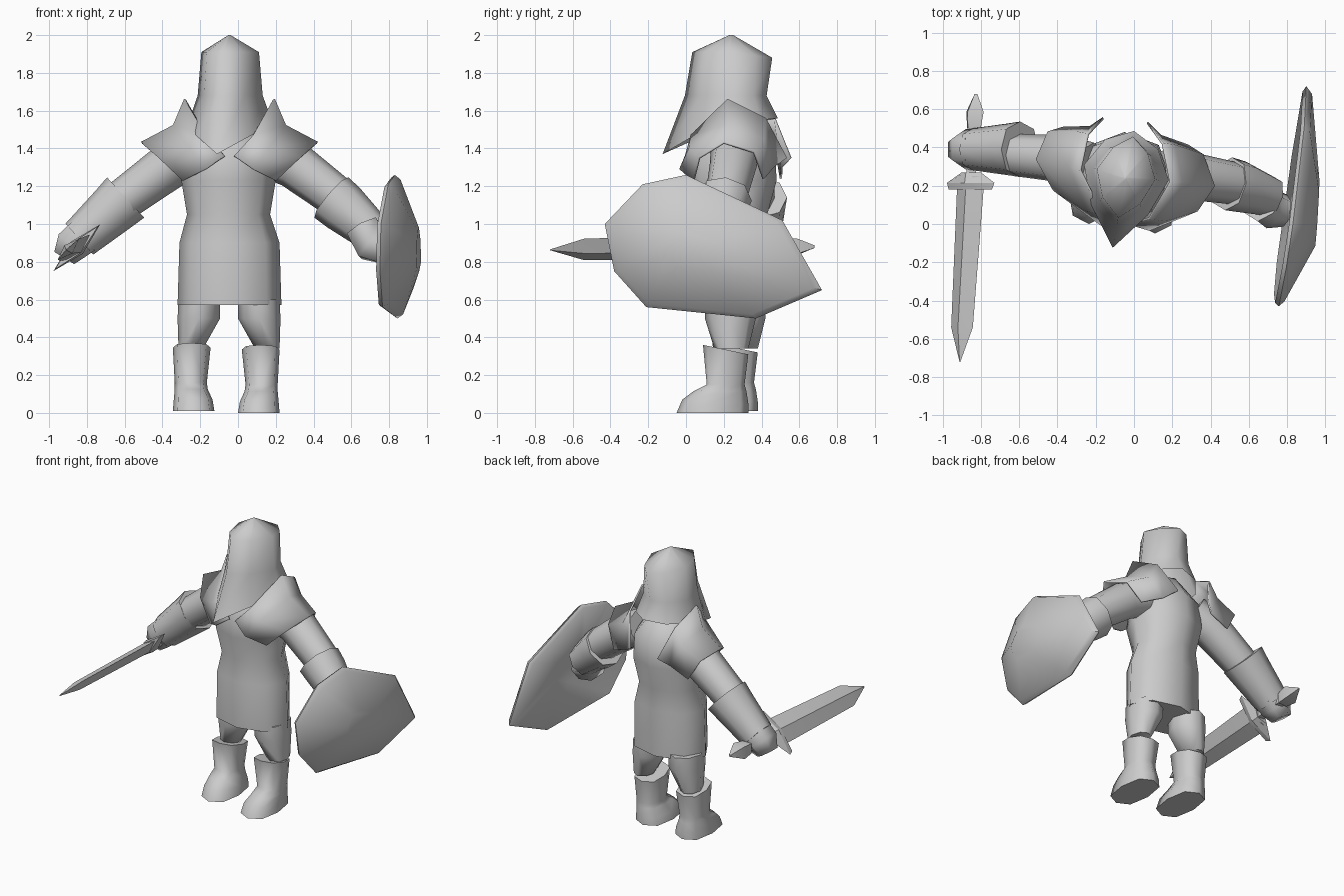
import bpy, bmesh, math
from mathutils import Vector, Matrix

if "Cube" in bpy.data.objects:
    bpy.data.objects.remove(bpy.data.objects["Cube"], do_unlink=True)

grey = bpy.data.materials.new("plain_grey")
grey.use_nodes = True
grey.diffuse_color = (0.6, 0.6, 0.6, 1)
grey.node_tree.nodes["Principled BSDF"].inputs["Base Color"].default_value = (0.6, 0.6, 0.6, 1)


def add(name, verts, faces, sharp):
    mesh = bpy.data.meshes.new(name)
    mesh.from_pydata([tuple(v) for v in verts], [], faces)
    mesh.materials.append(grey)
    bm = bmesh.new()
    bm.from_mesh(mesh)
    bmesh.ops.recalc_face_normals(bm, faces=bm.faces)
    bm.to_mesh(mesh)
    bm.free()
    mesh.shade_smooth()
    mesh.set_sharp_from_angle(angle=math.radians(sharp))
    obj = bpy.data.objects.new(name, mesh)
    bpy.context.collection.objects.link(obj)
    return obj


def skin(name, rings, closed=True, caps=(True, True), sharp=70):
    """Bridge a series of equal rings into one surface."""
    n = len(rings[0])
    verts = [p for ring in rings for p in ring]
    faces = []
    for r in range(len(rings) - 1):
        for k in range(n if closed else n - 1):
            j = (k + 1) % n
            faces.append((r * n + k, r * n + j, r * n + n + j, r * n + n + k))
    if caps[0]:
        faces.append(tuple(range(n)))
    if caps[1]:
        faces.append(tuple(range(len(verts) - n, len(verts))))
    return add(name, verts, faces, sharp)


def rounded(k, n, power):
    a = 2 * math.pi * k / n
    c, s = math.cos(a), math.sin(a)
    return (math.copysign(abs(c) ** power, c), math.copysign(abs(s) ** power, s))


def box_ring(x0, x1, y0, y1, z, tilt=0, n=8, power=0.75):
    """Horizontal ring from its bounds; tilt raises the front."""
    pts = []
    for k in range(n):
        u, v = rounded(k, n, power)
        pts.append(Vector(((x0 + x1) / 2 + u * (x1 - x0) / 2,
                           (y0 + y1) / 2 + v * (y1 - y0) / 2, z - tilt * v)))
    return pts


def tube(name, path, n=8):
    """Limb along a path of (x, y, z, radius)."""
    pts = [Vector(p[:3]) for p in path]
    side = Vector((0, 1, 0))
    rings = []
    for i, p in enumerate(pts):
        d = (pts[min(i + 1, len(pts) - 1)] - pts[max(i - 1, 0)]).normalized()
        u = (side - d * side.dot(d)).normalized()
        w = d.cross(u)
        rings.append([p + (u * a + w * b) * path[i][3]
                      for a, b in (rounded(k, n, .9) for k in range(n))])
    return skin(name, rings)


# Helmet: half sections mirrored, turned a little to the model's right
def helmet_ring(half):
    full = half + [(-x, y, z) for x, y, z in half[-2:0:-1]]
    turn = Matrix.Rotation(-0.18, 3, 'Z')
    return [turn @ Vector(p) + Vector((-0.045, 0.24, 0)) for p in full]

helmet = [
    [(0, -.37, 1.37), (.15, -.17, 1.47), (.225, .03, 1.54), (.14, .18, 1.55), (0, .25, 1.56)],
    [(0, -.25, 1.68), (.11, -.14, 1.68), (.175, .02, 1.68), (.11, .14, 1.68), (0, .19, 1.68)],
    [(0, -.21, 1.91), (.1, -.12, 1.91), (.155, .02, 1.91), (.09, .15, 1.89), (0, .22, 1.88)],
    [(0, -.01, 2.0), (.004, -.005, 2.0), (.006, 0, 2.0), (.004, .005, 2.0), (0, .01, 2.0)],
]
skin("helmet", [helmet_ring(h) for h in helmet], caps=(False, True), sharp=100)

# Tunic body with waist and neck
skin("tunic", [box_ring(*r, power=.97) for r in (
    (-.32, .23, .05, .42, .57), (-.31, .22, .04, .43, .9), (-.27, .17, .06, .43, 1.05),
    (-.3, .2, .01, .48, 1.23), (-.28, .19, .02, .47, 1.4), (-.15, .06, .12, .36, 1.56))])

# Thighs and boots
thigh = ((0, .22, .1, .37, .6), (0, .225, .1, .37, .5), (.09, .22, .15, .33, .34))
boot = ((0, .22, -.05, .33, 0, 0), (.01, .215, -.02, .33, .06, .01), (.035, .21, .04, .32, .115, .0),
        (.04, .21, .11, .31, .15, 0), (.02, .22, .09, .33, .335, .025))
for side, flip in (("left", False), ("right", True)):
    for part, sections, power in (("thigh", thigh, 1), ("boot", boot, .75)):
        rings = [box_ring(*s, power=power) for s in sections]
        if flip:
            off = -.095 if part == "thigh" else -.125
            rings = [[Vector((off - p.x, p.y + .05, p.z + (.01 if part == "boot" else 0)))
                      for p in ring] for ring in rings]
        skin(f"{side}_{part}", rings)

# Arms with flared cuffs and hands
tube("left_upper_arm", [(.15, .26, 1.38, .13), (.3, .25, 1.31, .125), (.54, .21, 1.13, .11)])
tube("left_forearm", [(.495, .21, 1.14, .14), (.56, .195, 1.085, .135), (.71, .145, .955, .105)])
tube("left_hand", [(.66, .11, .98, .1), (.71, .08, .89, .105), (.79, .07, .86, .085)], 6)
tube("right_upper_arm", [(-.24, .3, 1.38, .13), (-.36, .34, 1.31, .125), (-.62, .36, 1.12, .11)])
tube("right_forearm", [(-.595, .39, 1.14, .145), (-.66, .39, 1.08, .135), (-.84, .39, .92, .11)])
tube("right_hand", [(-.82, .39, .935, .11), (-.88, .39, .885, .105), (-.92, .39, .82, .07)], 6)

# Layered shoulder pads: arches running front to back over each shoulder
arches = [
    [(-.02, .0, 1.36), (.08, .03, 1.47), (.19, .22, 1.66), (.15, .42, 1.56), (.07, .53, 1.35)],
    [(.08, -.03, 1.29), (.16, .02, 1.4), (.25, .22, 1.52), (.21, .41, 1.45), (.14, .46, 1.3)],
    [(.2, .04, 1.23), (.33, .07, 1.35), (.42, .2, 1.43), (.36, .36, 1.38), (.28, .41, 1.24)],
]
for side in ("left", "right"):
    rows = [[Vector(p) for p in a] for a in arches]
    if side == "right":
        rows = [[Vector((-.09 - p.x, p.y + .33 * max(p.x, 0), p.z)) for p in a] for a in rows]
    pad = skin(f"{side}_shoulder_pad", rows, closed=False, caps=(False, False))
    shell = pad.modifiers.new("thickness", 'SOLIDIFY')
    shell.thickness = 0.012
    shell.offset = 0

# Shield: eight-sided bevelled rim, domed outside and hollowed inside
rim = [(-.43, 1.0), (-.23, 1.21), (0, 1.26), (.51, 1.02), (.72, .65), (.37, .5), (-.21, .56), (-.38, .75)]
cy, cz = .02, .86

def shield_ring(scale, out, tilt=1):
    return [Vector((.79 + tilt * (.14 * y + .05 * (z - cz)) + out,
                    cy + (y - cy) * scale, cz + (z - cz) * scale)) for y, z in rim]

skin("shield", [shield_ring(.3, .04, .4), shield_ring(.96, 0), shield_ring(1, .02),
                shield_ring(.94, .05), shield_ring(.3, .165, .15)], sharp=60)

# Sword: diamond sections, the blade set at forty-five degrees
def sword_piece(name, stations):
    wide, thin = Vector((.707, 0, .707)), Vector((.707, 0, -.707))
    rings = []
    for y, w, t in stations:
        c = Vector((-.866 + .06 * y, y, .872 + .012 * y))
        rings.append([c + wide * w, c + thin * t, c - wide * w, c - thin * t])
    return skin(name, rings, sharp=30)

sword_piece("sword_blade", [(-.72, .003, .003), (-.54, .08, .03), (.25, .1, .035)])
sword_piece("sword_guard", [(.18, .16, .035), (.215, .175, .045), (.27, .07, .04)])
sword_piece("sword_grip", [(.25, .035, .035), (.52, .035, .035)])
sword_piece("sword_pommel", [(.5, .05, .045), (.585, .064, .055), (.68, .01, .01)])
